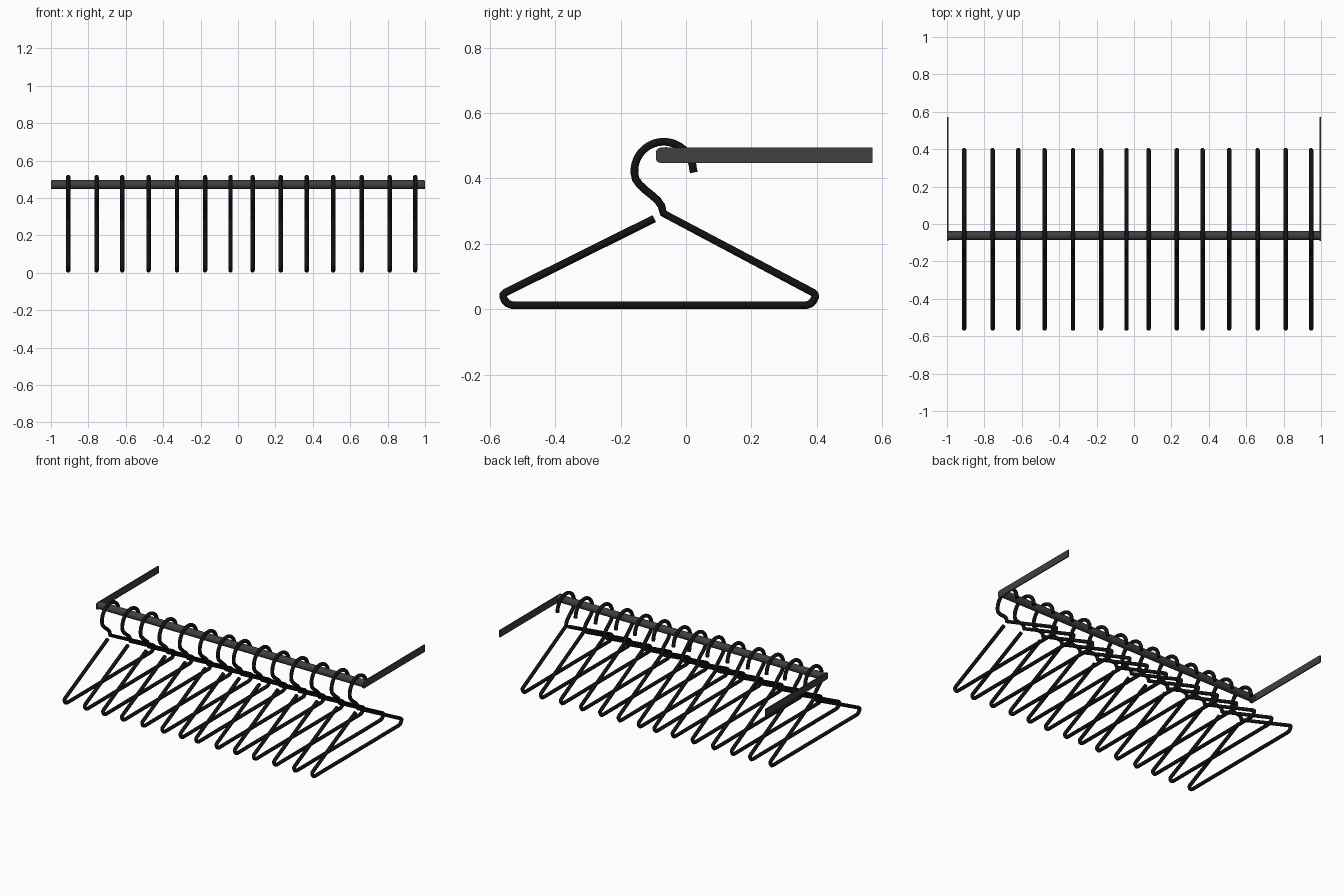
import bpy, bmesh, math

if "Cube" in bpy.data.objects:
    bpy.data.objects.remove(bpy.data.objects["Cube"])


def material(name, v):
    m = bpy.data.materials.new(name)
    m.diffuse_color = (v, v, v, 1)
    m.use_nodes = True
    m.node_tree.nodes["Principled BSDF"].inputs["Base Color"].default_value = m.diffuse_color
    return m


black = material("black_wire", 0.006)
dark = material("dark_metal", 0.05)


def add(name, mesh, mat=None):
    ob = bpy.data.objects.new(name, mesh)
    bpy.context.collection.objects.link(ob)
    if mat:
        mesh.materials.append(mat)
    return ob


def arc(cy, cz, r, a0, a1, n):
    return [(cy + r * math.cos(math.radians(a0 + (a1 - a0) * i / n)),
             cz + r * math.sin(math.radians(a0 + (a1 - a0) * i / n))) for i in range(n + 1)]


def smooth(ob):
    bpy.ops.object.select_all(action='DESELECT')
    ob.select_set(True)
    bpy.context.view_layer.objects.active = ob
    bpy.ops.object.shade_smooth_by_angle(angle=math.radians(40))


# hanging rail
bm = bmesh.new()
bmesh.ops.create_cone(bm, cap_ends=True, segments=32, radius1=0.0245, radius2=0.0245, depth=1.99)
for v in bm.verts:
    x, y, z = v.co
    v.co = (z, y - 0.062, x + 0.471)
bmesh.ops.recalc_face_normals(bm, faces=bm.faces)
me = bpy.data.meshes.new("rail")
bm.to_mesh(me)
bm.free()
smooth(add("rail", me, dark))

# flat side brackets with rounded front corners
outline = ([(0.571, 0.447), (0.571, 0.494)] + arc(-0.077, 0.479, 0.015, 90, 180, 5)
           + arc(-0.077, 0.462, 0.015, 180, 270, 5))
for side, x0 in (("left", -1.0), ("right", 0.992)):
    bm = bmesh.new()
    face = bm.faces.new([bm.verts.new((x0, y, z)) for y, z in outline])
    ext = bmesh.ops.extrude_face_region(bm, geom=[face])
    bmesh.ops.translate(bm, vec=(0.008, 0, 0),
                        verts=[g for g in ext["geom"] if isinstance(g, bmesh.types.BMVert)])
    bmesh.ops.recalc_face_normals(bm, faces=bm.faces)
    me = bpy.data.meshes.new("bracket_" + side)
    bm.to_mesh(me)
    bm.free()
    add("bracket_" + side, me, dark)

# one continuous hanger wire: hook, neck, right shoulder, bar, left shoulder
path = [(0.024, 0.418)] + arc(-0.068, 0.422, 0.090, 4, 184, 20)
path += [(-0.154, 0.398), (-0.143, 0.382), (-0.125, 0.365), (-0.105, 0.349),
         (-0.087, 0.333), (-0.075, 0.316), (-0.069, 0.293)]
path += [(0.388, 0.051), (0.395, 0.045), (0.395, 0.037), (0.389, 0.025), (0.380, 0.016), (0.368, 0.0125)]
path += [(-0.532, 0.0125), (-0.545, 0.017), (-0.554, 0.026), (-0.559, 0.037), (-0.559, 0.044), (-0.552, 0.051)]
path += [(-0.097, 0.277)]
cu = bpy.data.curves.new("hanger_path", 'CURVE')
cu.dimensions = '3D'
cu.bevel_depth = 0.0118
cu.bevel_resolution = 4
cu.use_fill_caps = True
sp = cu.splines.new('POLY')
sp.points.add(len(path) - 1)
for p, (y, z) in zip(sp.points, path):
    p.co = (0, y, z, 1)
tmp = bpy.data.objects.new("hanger_path", cu)
bpy.context.collection.objects.link(tmp)
bpy.context.view_layer.update()
wire = bpy.data.meshes.new_from_object(tmp.evaluated_get(bpy.context.evaluated_depsgraph_get()))
bpy.data.objects.remove(tmp)
wire.materials.clear()
wire.materials.append(black)

# hangers along the rail, slightly uneven spacing
spots = [-0.908, -0.756, -0.619, -0.478, -0.326, -0.176, -0.04,
         0.078, 0.229, 0.367, 0.509, 0.661, 0.811, 0.947]
for i, x in enumerate(spots):
    ob = add(f"hanger_{i + 1}", wire)
    ob.location.x = x
    if i == 0:
        smooth(ob)
